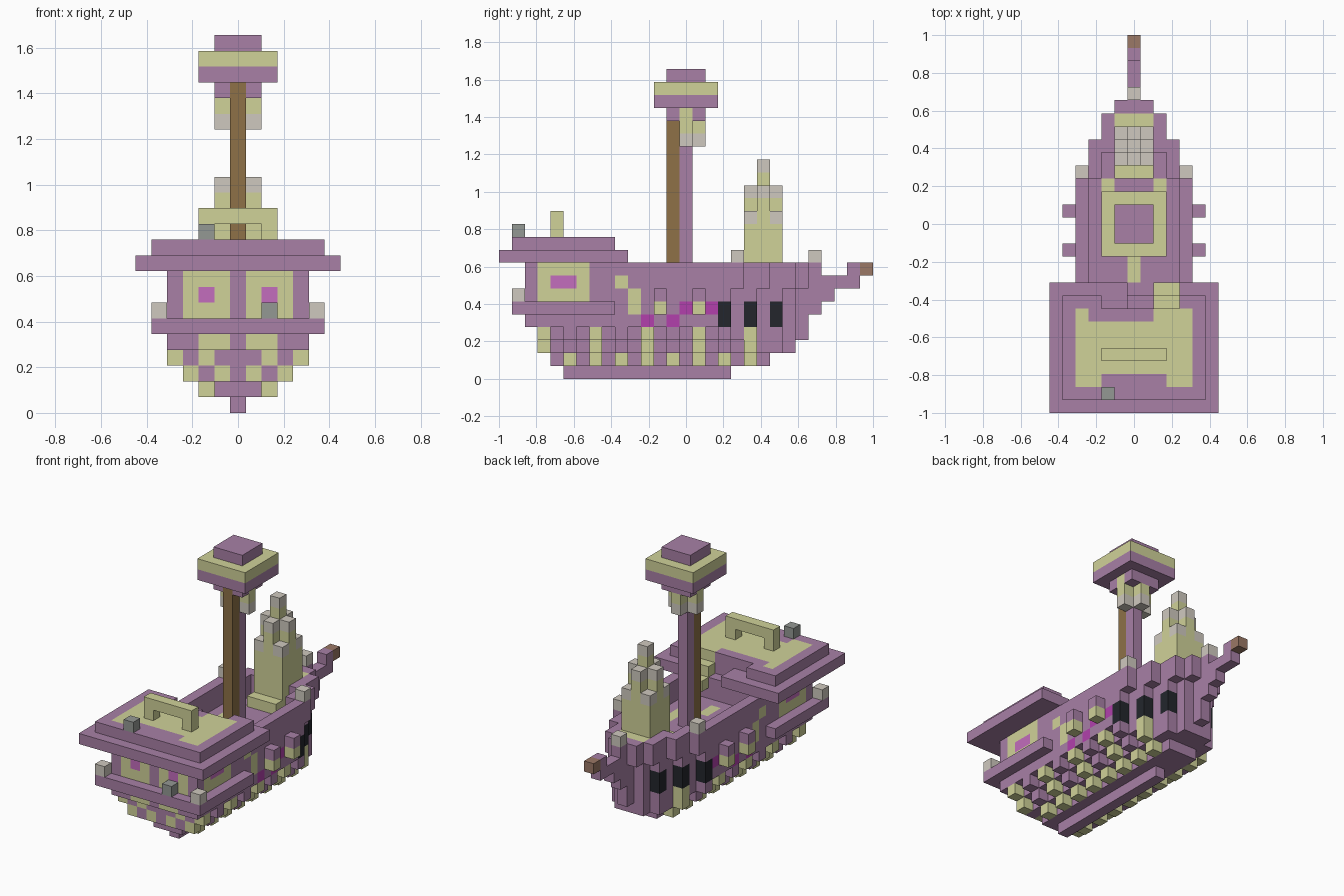
import bpy
import bmesh
from mathutils import Vector

cube = bpy.data.objects.get("Cube")
if cube:
    bpy.data.objects.remove(cube)

UNIT = 2 / 29  # edge of one building block


def linear(c):
    c /= 255
    return c / 12.92 if c <= 0.04045 else ((c + 0.055) / 1.055) ** 2.4


def material(name, *rgb):
    mat = bpy.data.materials.new(name)
    mat.use_nodes = True
    colour = [linear(c) for c in rgb] + [1]
    mat.diffuse_color = colour
    mat.node_tree.nodes["Principled BSDF"].inputs["Base Color"].default_value = colour
    return mat


purple = material("purple", 168, 128, 166)
yellow = material("pale yellow", 208, 210, 153)
pale = material("pale grey", 207, 201, 191)
brown = material("brown wood", 142, 113, 71)
tip = material("reddish brown", 155, 120, 102)
grey = material("mid grey", 148, 152, 148)
magenta = material("magenta", 178, 64, 172)
pink = material("pink glass", 195, 109, 189)
black = material("black", 35, 38, 44)

parts = {}


def fill(part, xs, ys, zs, mat):
    """Fill a block range; each range is a number or an inclusive pair."""
    spans = [range(r[0], r[1] + 1) if isinstance(r, tuple) else (r,) for r in (xs, ys, zs)]
    cells = parts.setdefault(part, {})
    for x in spans[0]:
        for y in spans[1]:
            for z in spans[2]:
                if mat is None:
                    cells.pop((x, y, z), None)
                else:
                    cells[x, y, z] = mat


def both(part, x, ys, zs, mat):
    """Fill the same blocks on the two sides of the ship."""
    for side in (-1, 1):
        xs = tuple(sorted((x[0] * side, x[1] * side))) if isinstance(x, tuple) else x * side
        fill(part, xs, ys, zs, mat)


def deck_width(y):
    """Half width of the upper hull, narrowing to the bow."""
    return 4 if y < 19 else 3 if y < 21 else 2 if y < 23 else 1 if y < 24 else 0


# Hull: stepped layers with protruding ribs
layer_ends = [(5, 18), (4, 21), (3, 23), (3, 24), (2, 24), (2, 25), (2, 26), (2, 25), (2, 25)]
for z, (start, end) in enumerate(layer_ends):
    for y in range(start, end):
        width = min(z, deck_width(y))
        if 16 < y and z < 7:
            width = max(0, min(z, deck_width(y) - 1))
        fill("hull", (-width, width), y, z, purple)
        if y % 2 and 0 < z < 4 and y < 22:
            both("ribs", width + 1, y, z, yellow if z == 1 or y % 4 == 3 else purple)
        if y in (17, 19, 21) and 3 < z < 7:
            both("cannon_ports", width + 1, y, z, purple if z == 6 else black)

# Sunken deck with a pale pattern
fill("hull", (-3, 3), (9, 17), (7, 8), None)
fill("hull", (-2, 2), (18, 19), (7, 8), None)
fill("hull", (-2, 2), (12, 16), 6, yellow)
fill("hull", (-1, 1), (12, 16), 6, purple)
fill("hull", 0, (10, 11), 6, yellow)
both("hull", 2, 17, 6, yellow)

# Hull side markings
both("hull", 4, 9, 7, yellow)
both("hull", 4, 10, (5, 6), yellow)
for y, z in ((11, 4), (13, 4), (14, 5), (16, 5)):
    both("hull", 4, y, z, magenta)

# Stern markings
both("hull", (1, 2), 2, 4, yellow)
both("hull", 2, 3, 3, yellow)
both("hull", 1, 3, 2, yellow)

# Cabin walls with windows
both("hull", 4, (3, 6), (6, 8), yellow)
both("hull", 4, (4, 5), 7, pink)
both("hull", (1, 3), 2, (6, 8), yellow)
both("hull", 2, 2, 7, pink)

# Cabin ledge
fill("cabin_ledge", (-5, 5), 1, 5, purple)
both("cabin_ledge", 5, (1, 8), 5, purple)

# Side brackets
for y in (12, 15):
    both("side_brackets", 5, y, 5, yellow)
    both("side_brackets", 5, y, 6, purple)

# Bowsprit
fill("bowsprit", 0, (25, 27), 7, purple)
fill("bowsprit", 0, 27, 8, purple)
fill("bowsprit", 0, 28, 8, tip)

# Cabin roof with pale inlay
fill("cabin_roof", (-6, 6), (0, 9), 9, purple)
fill("cabin_roof", (-5, 5), (1, 8), 10, purple)
fill("cabin_roof", (-4, 4), (2, 7), 10, yellow)
fill("cabin_roof", (-2, 2), 2, 10, purple)
fill("cabin_roof", (-3, 3), 7, 10, purple)

# Stairwell and stairs in the roof
fill("cabin_roof", (-2, 3), 8, 10, None)
fill("cabin_roof", (0, 3), (8, 9), 9, None)
for step in range(3):
    fill("stairs", (2, 3), 7 + step, 10 - step, yellow)
    fill("cabin_roof", (2, 3), 7 + step, 10 - step, None)

# Roof rail
both("roof_rail", 2, 4, 11, yellow)
fill("roof_rail", (-2, 2), 4, 12, yellow)

# Lamps and small blocks
both("lamps", 5, 1, 6, pale)
both("lamps", 4, 18, 9, pale)
fill("lamps", 0, 24, 9, pale)
fill("grey_blocks", 2, 1, 6, grey)
fill("grey_blocks", -2, 1, 11, grey)

# Bow tower: tallest in the middle, lowest at the corners
for x in (-1, 0, 1):
    for dy in (-1, 0, 1):
        top = 16 - 2 * (abs(x) + abs(dy))
        fill("bow_tower", x, 20 + dy, (7, top), yellow)
        fill("bow_tower", x, 20 + dy, top, pale)
fill("bow_tower", (-1, 1), 18, 7, yellow)
fill("hull", (-1, 1), 22, 8, yellow)

# Mast
fill("mast", 0, 13, (7, 20), brown)
fill("mast", 0, 14, (7, 20), purple)

# Lookout on the mast
fill("lookout", (-1, 1), (13, 15), 20, purple)
fill("lookout", (-2, 2), (12, 16), 21, purple)
fill("lookout", (-2, 2), (12, 16), 22, yellow)
fill("lookout", (-1, 1), (13, 15), 23, purple)
fill("lookout", 0, 13, 20, None)

# Lanterns below the lookout
for x, y in ((-1, 14), (1, 14), (0, 15)):
    fill("lanterns", x, y, 18, pale)
    fill("lanterns", x, y, 19, yellow)
both("lookout", 1, 14, 20, yellow)

# Turn each part's blocks into a mesh of outer faces
occupied = {cell for cells in parts.values() for cell in cells}
for name, cells in parts.items():
    bm = bmesh.new()
    verts = {}
    mats = list(dict.fromkeys(cells.values()))
    for cell, mat in cells.items():
        for axis in range(3):
            for sign in (-1, 1):
                normal = Vector((0, 0, 0))
                normal[axis] = sign
                if tuple(int(a + b) for a, b in zip(cell, normal)) in occupied:
                    continue
                u, v = Vector((0, 0, 0)), Vector((0, 0, 0))
                u[(axis + 1) % 3] = 1
                v = normal.cross(u)
                centre = Vector(cell) + Vector((0, -14, 0.5)) + normal / 2
                corners = []
                for a, b in ((-1, -1), (1, -1), (1, 1), (-1, 1)):
                    point = centre + (u * a + v * b) / 2
                    key = tuple(round(c * 2) for c in point)
                    if key not in verts:
                        verts[key] = bm.verts.new(point * UNIT)
                    corners.append(verts[key])
                face = bm.faces.new(corners)
                face.material_index = mats.index(mat)
    mesh = bpy.data.meshes.new(name)
    bm.to_mesh(mesh)
    bm.free()
    for mat in mats:
        mesh.materials.append(mat)
    bpy.context.collection.objects.link(bpy.data.objects.new(name, mesh))
